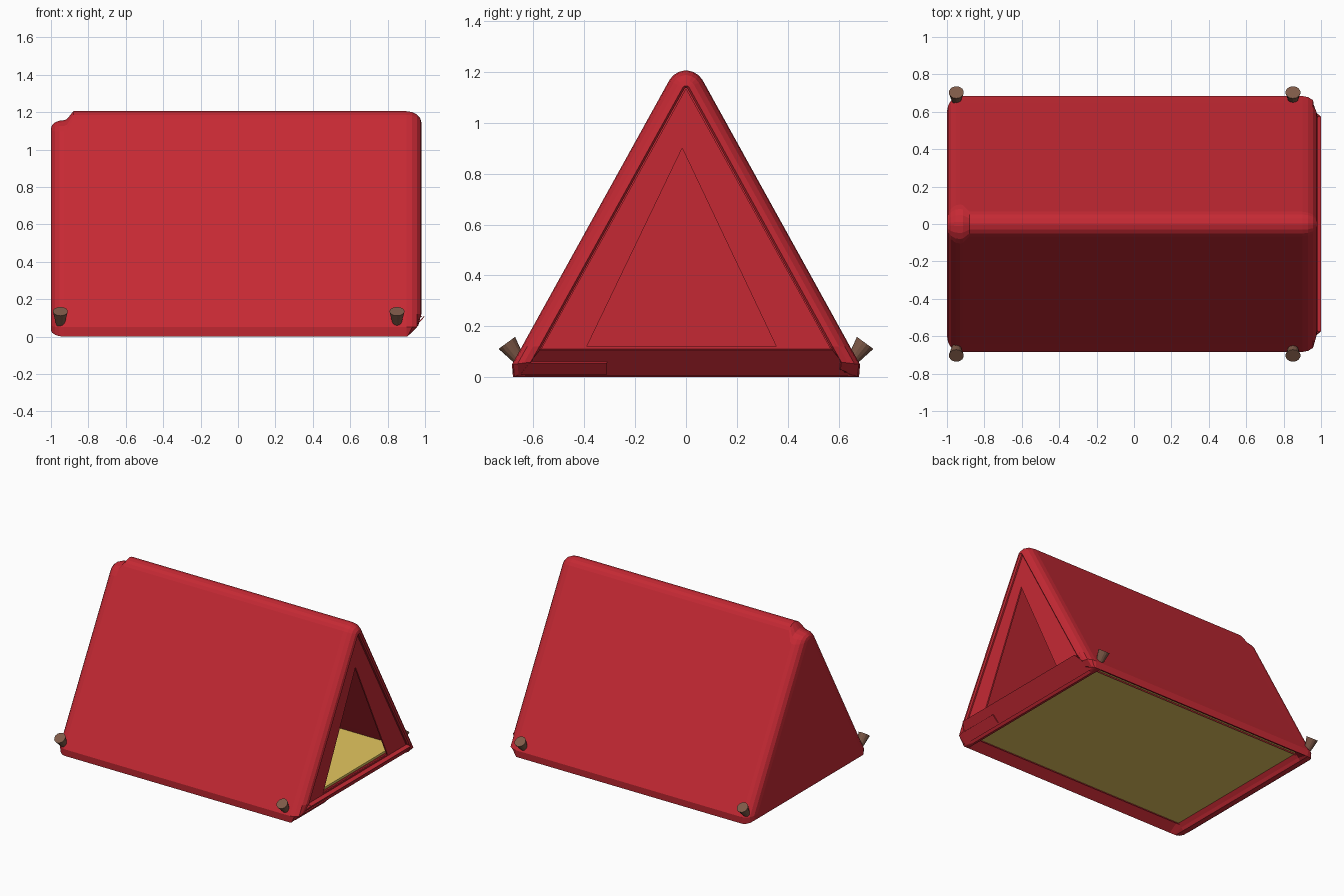
import bpy, bmesh, math
from mathutils import Vector

cube = bpy.data.objects.get("Cube")
if cube:
    bpy.data.objects.remove(cube, do_unlink=True)


def material(name, rgb):
    m = bpy.data.materials.new(name)
    m.use_nodes = True
    m.diffuse_color = (*rgb, 1)
    m.node_tree.nodes["Principled BSDF"].inputs["Base Color"].default_value = (*rgb, 1)
    return m


RED = material("red canvas", (0.56, 0.022, 0.034))
STRAW = material("straw floor", (0.78, 0.57, 0.115))
BROWN = material("peg brown", (0.21, 0.102, 0.065))


def build(name, bm, mat):
    bmesh.ops.recalc_face_normals(bm, faces=bm.faces[:])
    mesh = bpy.data.meshes.new(name)
    bm.to_mesh(mesh)
    bm.free()
    mesh.materials.append(mat)
    obj = bpy.data.objects.new(name, mesh)
    bpy.context.collection.objects.link(obj)
    return obj


def loft(name, sections, mat):
    """Bridge closed sections of equal point count and cap both ends."""
    bm = bmesh.new()
    rings = [[bm.verts.new(p) for p in s] for s in sections]
    for a, b in zip(rings, rings[1:]):
        for i in range(len(a)):
            j = (i + 1) % len(a)
            bm.faces.new((a[i], a[j], b[j], b[i]))
    bm.faces.new(rings[0])
    bm.faces.new(rings[-1])
    return build(name, bm, mat)


def tent_section(x, d, ridge=0.075, recess=0.0):
    """Triangle inset by d. A larger ridge radius lowers the top, and
    recess raises the underside between the hems."""
    centre = 1.285 - ridge / math.cos(math.radians(61))
    half = []
    for k in range(4):
        t = math.radians(5 + 56 * k / 3)
        r = ridge - d
        half.append((r * math.sin(t), centre + r * math.cos(t)))
    edge = 0.684 - 1.14 * d
    hem = 0.5 * d
    half += [(edge - 0.039, 0.12), (edge - 0.08 * d, 0.05 + 0.15 * d),
             (edge - 0.08 * d - 0.004, hem), (0.603, max(hem, recess))]
    loop = half + [(-y, z) for y, z in reversed(half)]
    # The lower doorway edge slants back, further in under the sill
    return [(min(x, (0.88 if abs(y) < 0.604 else 0.905) + z) if z < 0.11 else x, y, z)
            for y, z in loop]


# Tent shell: closed back with a lowered ridge, rounded rims, hollow inside
FLOOR = 0.05
angles = (0, 0.4, 0.8, 1.2, math.pi / 2)
sections = [tent_section(-1 + 0.07 * (1 - math.cos(a)), 0.07 * (1 - math.sin(a)),
                         0.095 + 0.025 * math.sin(a)) for a in angles]
sections += [tent_section(-0.915, 0, 0.115, 0.02), tent_section(-0.88, 0, recess=FLOOR),
             tent_section(0.855, 0, recess=FLOOR), tent_section(0.863, 0)]
sections += [tent_section(0.9 + 0.08 * math.sin(a), 0.06 * (1 - math.cos(a)))
             for a in angles]
sections += [tent_section(0.97, 0.068), tent_section(0.87, 0.066),
             tent_section(0.86, 0.066, recess=0.056),
             tent_section(-0.93, 0.066, recess=0.056)]
loft("tent_shell", sections, RED)

# Floor slab, raised off the ground between the hems
floor = [(-0.607, 0.042), (0.607, 0.042), (0.6, 0.072), (-0.6, 0.072)]
loft("floor", [[(x, y, z) for y, z in floor] for x in (-0.9, 0.857)], STRAW)


def sheet(name, points, faces, thickness):
    bm = bmesh.new()
    verts = [bm.verts.new(p) for p in points]
    for f in faces:
        bm.faces.new([verts[i] for i in f])
    obj = build(name, bm, RED)
    mod = obj.modifiers.new("thickness", "SOLIDIFY")
    mod.thickness = thickness
    mod.offset = 0
    return obj


# Doorway panel, upright inside the rim, with a triangular opening
door = [(0.957, y, z) for y, z in ((-0.57, 0.11), (0.57, 0.11), (0, 1.135),
                                   (-0.39, 0.12), (0.355, 0.12), (-0.015, 0.9))]
sheet("door_panel", door, [(0, 1, 4, 3), (1, 2, 5, 4), (2, 0, 3, 5)], 0.01)

# Sill: a ledge in front of the panel that slants down and back to the ground
sheet("door_sill", [(0.952, -0.575, 0.107), (0.952, 0.575, 0.107),
                    (0.995, 0.575, 0.107), (0.995, -0.575, 0.107),
                    (0.9, 0.655, 0.008), (0.9, -0.655, 0.008)],
      [(0, 1, 2, 3), (3, 2, 4, 5)], 0.008)
sheet("sill_flap", [(0.957, -0.615, 0.06), (0.957, -0.31, 0.06),
                    (0.914, -0.31, 0.015), (0.914, -0.65, 0.015)], [(0, 1, 2, 3)], 0.012)

# Corner pegs, leaning outwards
for xname, x in (("back", -0.95), ("door", 0.85)):
    for sname, s in (("right", -1), ("left", 1)):
        bm = bmesh.new()
        bmesh.ops.create_cone(bm, cap_ends=True, segments=14,
                              radius1=0.017, radius2=0.04, depth=0.11)
        peg = build(f"{xname}_{sname}_peg", bm, BROWN)
        lean = Vector((0, 0.59 * s, 0.81))
        peg.location = Vector((x, 0.704 * s, 0.135)) - lean * 0.055
        peg.rotation_euler = lean.to_track_quat("Z", "Y").to_euler()
